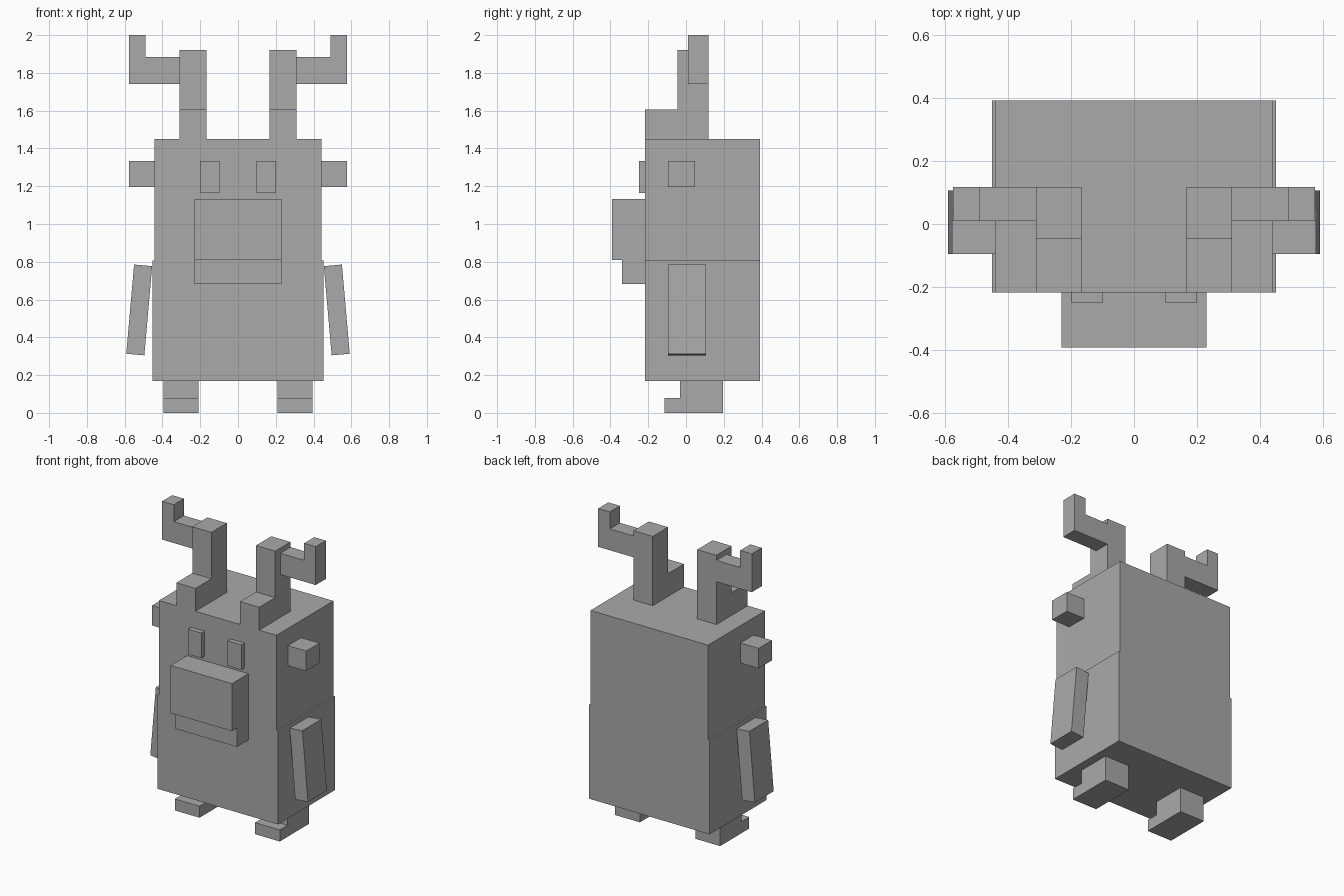
import bpy, bmesh, math
from mathutils import Matrix, Vector

cube = bpy.data.objects.get("Cube")
if cube:
    bpy.data.objects.remove(cube, do_unlink=True)

GREY = (0.4, 0.4, 0.4, 1.0)
grey = bpy.data.materials.new("plain_grey")
grey.use_nodes = True
grey.diffuse_color = GREY
grey.node_tree.nodes["Principled BSDF"].inputs["Base Color"].default_value = GREY


def finish(name, bm, mirror):
    bmesh.ops.recalc_face_normals(bm, faces=bm.faces)
    mesh = bpy.data.meshes.new(name)
    bm.to_mesh(mesh)
    bm.free()
    mesh.materials.append(grey)
    obj = bpy.data.objects.new(name, mesh)
    bpy.context.collection.objects.link(obj)
    if mirror:
        mod = obj.modifiers.new("mirror", 'MIRROR')
        mod.use_mirror_merge = False
    return obj


def box(name, x, y, z, mirror=False, tilt=0.0):
    """Box from ranges, optionally tilted about its own y axis."""
    spans = (x, y, z)
    centre = Vector([(a + b) / 2 for a, b in spans])
    size = [b - a for a, b in spans]
    bm = bmesh.new()
    bmesh.ops.create_cube(bm, size=1.0, matrix=Matrix.Translation(centre)
                          @ Matrix.Rotation(tilt, 4, 'Y') @ Matrix.Diagonal((*size, 1)))
    return finish(name, bm, mirror)


def prism(name, outline, axis, lo, hi, mirror=False):
    """Extrude a yz outline along x, or an xz outline along y."""
    def place(p, d):
        return (d, p[0], p[1]) if axis == 'X' else (p[0], d, p[1])
    bm = bmesh.new()
    face = bm.faces.new([bm.verts.new(place(p, lo)) for p in outline])
    new = bmesh.ops.extrude_face_region(bm, geom=[face])["geom"]
    bmesh.ops.translate(bm, vec=place((0, 0), hi - lo),
                        verts=[v for v in new if isinstance(v, bmesh.types.BMVert)])
    return finish(name, bm, mirror)


FRONT, BACK = -0.217, 0.393

# body: slightly wider lower half
box("lower_body", (-0.452, 0.452), (FRONT, BACK), (0.17, 0.807))
box("upper_body", (-0.441, 0.441), (FRONT, BACK), (0.807, 1.45))

# face: snout with a recessed jaw below, and raised eyes
prism("snout", [(FRONT, 0.683), (-0.34, 0.683), (-0.34, 0.81), (-0.393, 0.81),
                (-0.393, 1.133), (FRONT, 1.133)], 'X', -0.23, 0.23)
box("eyes", (0.098, 0.2), (-0.25, FRONT), (1.163, 1.333), mirror=True)
box("ears", (0.441, 0.578), (-0.095, 0.047), (1.197, 1.333), mirror=True)

# antlers: stepped stem and an upturned side branch
prism("antler_stems", [(FRONT, 1.45), (0.118, 1.45), (0.118, 1.92), (-0.046, 1.92),
                       (-0.046, 1.605), (FRONT, 1.605)], 'X', 0.167, 0.311, mirror=True)
prism("antler_branches", [(0.311, 1.74), (0.576, 1.74), (0.576, 2.0), (0.489, 2.0),
                          (0.489, 1.885), (0.311, 1.885)], 'Y', 0.01, 0.118, mirror=True)

# arms leaning outwards at the bottom
box("arms", (0.475, 0.571), (-0.095, 0.107), (0.308, 0.782), mirror=True,
    tilt=math.radians(-5))

# feet with low toes
prism("feet", [(-0.115, 0), (0.197, 0), (0.197, 0.17), (-0.032, 0.17),
               (-0.032, 0.078), (-0.115, 0.078)], 'X', 0.208, 0.394, mirror=True)
